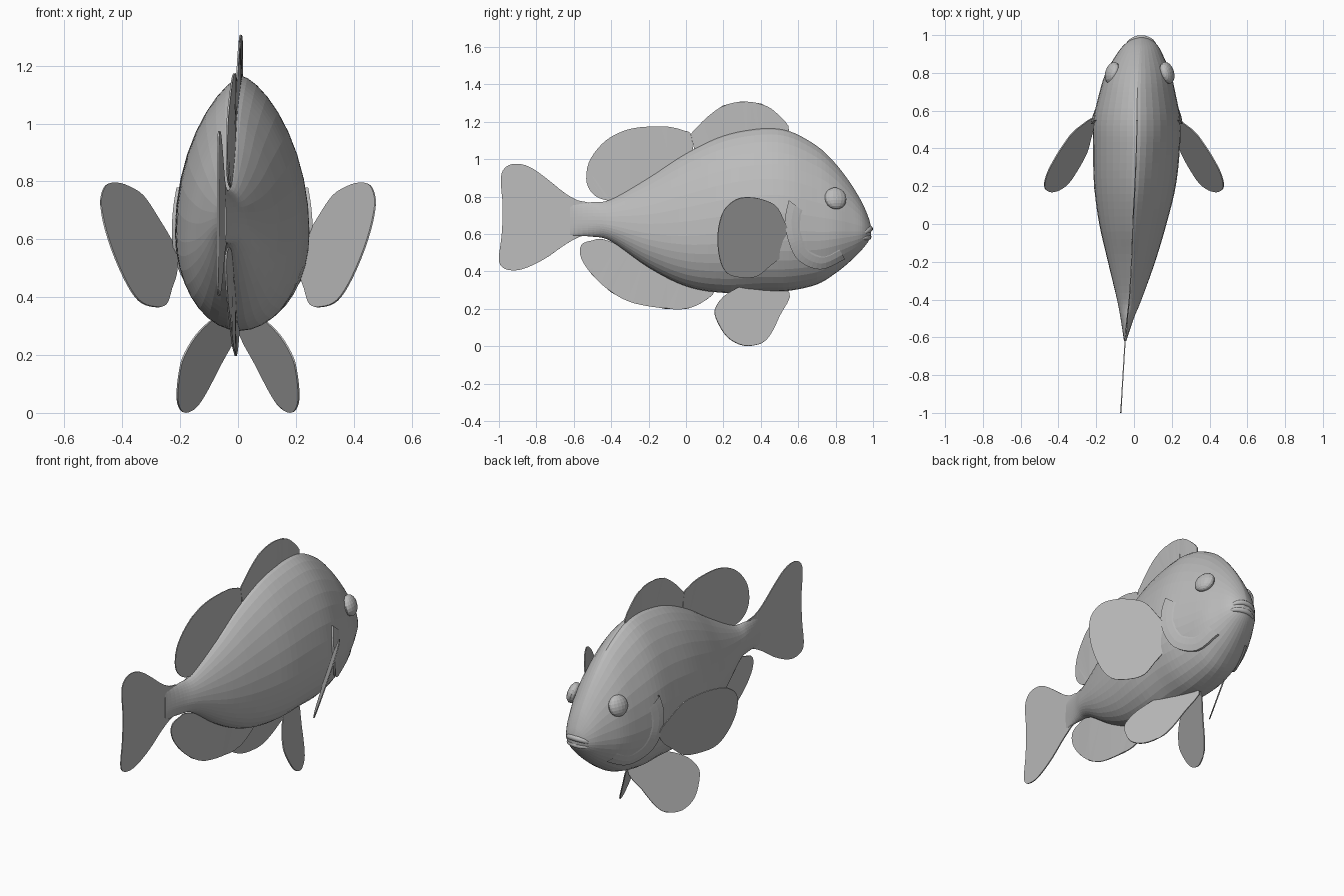
import bpy
import bmesh
import math
from mathutils import Vector, Matrix

cube = bpy.data.objects.get("Cube")
if cube:
    bpy.data.objects.remove(cube, do_unlink=True)

GREY = (0.5, 0.5, 0.5, 1.0)
material = bpy.data.materials.new("plain grey")
material.use_nodes = True
material.diffuse_color = GREY
material.node_tree.nodes["Principled BSDF"].inputs["Base Color"].default_value = GREY


def finish(name, bm):
    """Turn a bmesh into a named object with the shared material."""
    mesh = bpy.data.meshes.new(name)
    bm.to_mesh(mesh)
    bm.free()
    mesh.materials.append(material)
    obj = bpy.data.objects.new(name, mesh)
    bpy.context.scene.collection.objects.link(obj)
    return obj


def smooth_path(points, steps, closed=False):
    """Resample a list of tuples with a Catmull-Rom spline."""
    count = len(points)

    def pick(i):
        return Vector(points[i % count] if closed else points[max(0, min(count - 1, i))])

    result = []
    for i in range(count if closed else count - 1):
        a, b, c, d = (pick(i + k) for k in (-1, 0, 1, 2))
        for s in range(steps):
            t = s / steps
            result.append(0.5 * (2 * b + (c - a) * t + (2 * a - 5 * b + 4 * c - d) * t ** 2
                                 + (3 * b - a - 3 * c + d) * t ** 3))
    if not closed:
        result.append(pick(count - 1))
    return result


# Body stations: y, belly z, back z, centre x, half width
stations = smooth_path([
    (-0.62, 0.59, 0.76, -0.047, 0.006), (-0.5, 0.585, 0.77, -0.036, 0.035),
    (-0.4, 0.56, 0.785, -0.025, 0.065), (-0.2, 0.42, 0.9, -0.013, 0.125),
    (0.0, 0.32, 1.03, -0.006, 0.178), (0.2, 0.285, 1.125, 0.005, 0.216),
    (0.4, 0.292, 1.163, 0.013, 0.23), (0.55, 0.296, 1.15, 0.015, 0.23),
    (0.7, 0.33, 1.07, 0.018, 0.2), (0.8, 0.39, 0.975, 0.022, 0.172),
    (0.88, 0.455, 0.87, 0.028, 0.132), (0.94, 0.515, 0.77, 0.034, 0.095),
    (0.975, 0.56, 0.69, 0.038, 0.055), (0.988, 0.59, 0.645, 0.04, 0.02),
], 5)
WIDEST = 0.38
ROUNDING = 1.4


def body_at(y):
    """Interpolated belly, back, centre and half width at y."""
    for a, b in zip(stations, stations[1:]):
        if a[0] <= y <= b[0]:
            return a.lerp(b, (y - a[0]) / (b[0] - a[0]))
    return stations[0] if y < stations[0][0] else stations[-1]


def flank(y, z, side):
    """x of the body surface on one side."""
    _, low, high, centre, half = body_at(y)
    f = (z - low) / (high - low) - WIDEST
    u = f / (1 - WIDEST) if f > 0 else -f / WIDEST
    width = math.sqrt(max(0, 1 - u * u))
    return centre + side * half * (width ** ROUNDING if f > 0 else width)


# Body: rings that are narrower at the back than at the belly
SIDES = 36
bm = bmesh.new()
rings = []
for y, low, high, centre, half in stations:
    ring = []
    for k in range(SIDES):
        angle = math.tau * k / SIDES
        s, c = math.sin(angle), math.cos(angle)
        share = 1 - WIDEST if s > 0 else WIDEST
        z = low + (high - low) * (WIDEST + share * s)
        w = math.copysign(abs(c) ** (ROUNDING if s > 0 else 1), c)
        ring.append(bm.verts.new((centre + half * w, y, z)))
    rings.append(ring)
for a, b in zip(rings, rings[1:]):
    for k in range(SIDES):
        n = (k + 1) % SIDES
        bm.faces.new((a[k], a[n], b[n], b[k]))
bm.faces.new(rings[0])
bm.faces.new(rings[-1])
bmesh.ops.recalc_face_normals(bm, faces=bm.faces)
finish("body", bm)


def fin(name, outline, x_rule):
    """Thin fin from a side outline; x_rule(y, z) bends it into place."""
    bm = bmesh.new()
    bm.faces.new([bm.verts.new((0, p[0], p[1])) for p in smooth_path(outline, 4, True)])
    bm.normal_update()
    bmesh.ops.triangulate(bm, faces=bm.faces[:])
    for k in range(-9, 10):
        bmesh.ops.bisect_plane(bm, geom=bm.verts[:] + bm.edges[:] + bm.faces[:],
                               plane_co=(0, k * 0.1, 0), plane_no=(0, 1, 0))
    for v in bm.verts:
        v.co.x = x_rule(v.co.y, v.co.z)
    obj = finish(name, bm)
    solid = obj.modifiers.new("thickness", 'SOLIDIFY')
    solid.thickness = 0.006
    solid.offset = 0


def spine(y, z):
    """Middle line of the fish, bending gently toward the tail."""
    return body_at(y)[3] if y > -0.6 else -0.046 + 0.06 * (y + 0.6)


# Fins on the middle line
fin("front_dorsal_fin", [
    (0.03, 1.12), (0.06, 1.17), (0.12, 1.23), (0.2, 1.285), (0.3, 1.307), (0.4, 1.295),
    (0.48, 1.25), (0.55, 1.15), (0.4, 1.05), (0.1, 1.0)], spine)
fin("rear_dorsal_fin", [
    (0.03, 1.12), (-0.02, 1.155), (-0.1, 1.172), (-0.25, 1.17), (-0.36, 1.14),
    (-0.45, 1.08), (-0.52, 0.98), (-0.53, 0.87), (-0.48, 0.8), (-0.4, 0.775),
    (-0.3, 0.76), (0.0, 0.95)], spine)
fin("tail_fin", [
    (-0.58, 0.78), (-0.65, 0.82), (-0.75, 0.9), (-0.83, 0.955), (-0.9, 0.975),
    (-0.96, 0.96), (-0.99, 0.9), (-0.98, 0.75), (-0.985, 0.6), (-1.0, 0.47),
    (-0.98, 0.42), (-0.92, 0.405), (-0.85, 0.42), (-0.75, 0.47), (-0.65, 0.54),
    (-0.57, 0.585), (-0.5, 0.61), (-0.5, 0.75)], spine)
fin("anal_fin", [
    (-0.42, 0.565), (-0.5, 0.565), (-0.56, 0.54), (-0.56, 0.47), (-0.5, 0.38),
    (-0.4, 0.29), (-0.28, 0.23), (-0.1, 0.2), (0.0, 0.2), (0.08, 0.23), (0.15, 0.29),
    (0.1, 0.35), (-0.15, 0.45)], spine)

pectoral = [(0.56, 0.57), (0.52, 0.68), (0.48, 0.75), (0.42, 0.78), (0.35, 0.795),
            (0.27, 0.785), (0.2, 0.72), (0.17, 0.6), (0.18, 0.47), (0.22, 0.39),
            (0.3, 0.367), (0.38, 0.375), (0.45, 0.43), (0.52, 0.49)]
pelvic = [(0.55, 0.29), (0.5, 0.16), (0.45, 0.06), (0.4, 0.015), (0.31, 0.003),
          (0.22, 0.05), (0.16, 0.15), (0.16, 0.21), (0.22, 0.28), (0.35, 0.33)]
gill_edge = smooth_path([(0.55, 0.78), (0.53, 0.68), (0.545, 0.57), (0.6, 0.46),
                         (0.72, 0.41), (0.85, 0.465)], 5)

# Paired parts
for label, side in (("left", 1), ("right", -1)):
    fin(label + "_pectoral_fin", pectoral,
        lambda y, z: side * (0.235 + 0.56 * (0.55 - y) + 0.36 * (z - 0.6)))
    fin(label + "_pelvic_fin", pelvic,
        lambda y, z: side * (0.18 - 0.33 * z - 0.39 * (y - 0.34)))

    # Gill cover: a raised rim that blends forward into the cheek
    bm = bmesh.new()
    middle = Vector((0.76, 0.62))
    rows = []
    for scale, lift in ((1, -0.02), (1, 0.012), (0.85, 0.008), (0.7, 0.002), (0.5, -0.01)):
        row = []
        for p in gill_edge:
            y, z = middle + (p - middle) * scale
            row.append(bm.verts.new((flank(y, z, side) + side * lift, y, z)))
        rows.append(row)
    for a, b in zip(rows, rows[1:]):
        for k in range(len(a) - 1):
            quad = (a[k], a[k + 1], b[k + 1], b[k])
            bm.faces.new(quad if side > 0 else quad[::-1])
    finish(label + "_gill_cover", bm)

    # Eye: flattened ball lying along the head
    bm = bmesh.new()
    place = (Matrix.Translation((0.03 + side * 0.145, 0.8, 0.79))
             @ Matrix.Rotation(side * math.radians(17), 4, 'Z')
             @ Matrix.Rotation(-side * math.radians(18), 4, 'Y')
             @ Matrix.Diagonal((0.034, 0.06, 0.06, 1)))
    bmesh.ops.create_uvsphere(bm, u_segments=16, v_segments=10, radius=1, matrix=place)
    finish(label + "_eye", bm)


def lip(name, corner_y, corner_z, tip_y, tip_z):
    """Tapered tube curving around the mouth."""
    curve = bpy.data.curves.new(name, 'CURVE')
    curve.dimensions = '3D'
    curve.bevel_depth = 0.017
    curve.bevel_resolution = 2
    spline = curve.splines.new('POLY')
    count = 13
    spline.points.add(count - 1)
    for k, point in enumerate(spline.points):
        angle = math.pi * k / (count - 1)
        s = math.sin(angle)
        point.co = (0.038 + 0.075 * math.cos(angle), corner_y + (tip_y - corner_y) * s,
                    corner_z + (tip_z - corner_z) * s, 1)
        point.radius = 0.3 + 0.7 * s
    curve.materials.append(material)
    obj = bpy.data.objects.new(name, curve)
    bpy.context.scene.collection.objects.link(obj)


# Mouth
lip("upper_lip", 0.935, 0.595, 0.983, 0.627)
lip("lower_lip", 0.93, 0.575, 0.975, 0.583)
